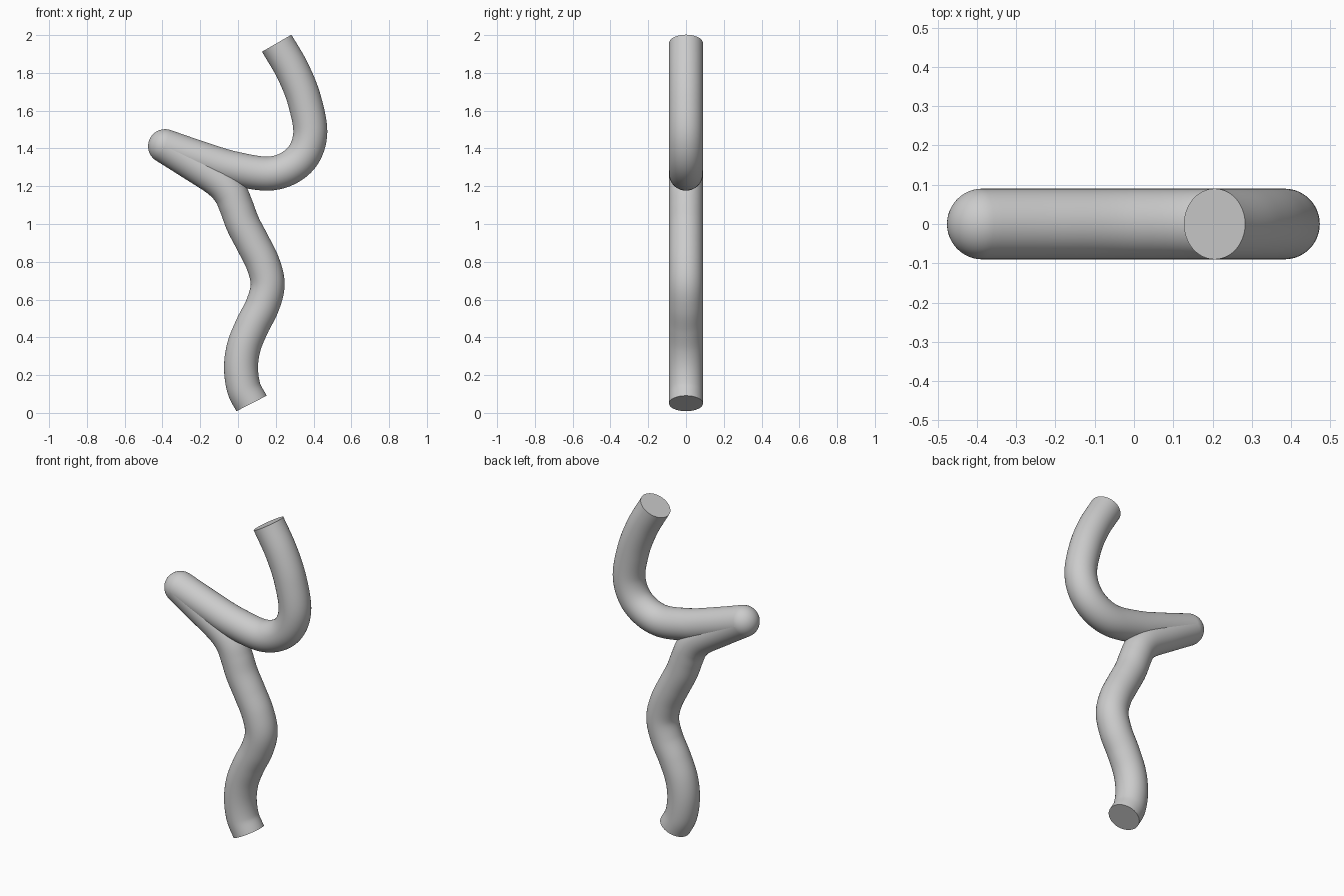
import bpy, bmesh
from math import sin, cos, pi, atan2
from mathutils import Vector

cube = bpy.data.objects.get("Cube")
if cube:
    bpy.data.objects.remove(cube)

RADIUS, SIDES, STEPS = 0.09, 48, 8


def smooth_path(points):
    """Smooth curve through (x, z) points, as (position, tangent angle) pairs."""
    p = [Vector(q) for q in points]
    p = [2 * p[0] - p[1]] + p + [2 * p[-1] - p[-2]]
    out = []
    for a, b, c, d in zip(p, p[1:], p[2:], p[3:]):
        m, n = (c - a) / 2, (d - b) / 2
        last = c == p[-2]
        for i in range(STEPS + last):
            t = i / STEPS
            pos = (b * (2*t**3 - 3*t**2 + 1) + m * (t**3 - 2*t**2 + t)
                   + c * (3*t**2 - 2*t**3) + n * (t**3 - t**2))
            tan = (b * (6*t*t - 6*t) + m * (3*t*t - 4*t + 1)
                   + c * (6*t - 6*t*t) + n * (3*t*t - 2*t))
            out.append((pos, atan2(tan.y, tan.x)))
    return out


# Centre line: wavy stem up to the hairpin tip, then the hooked arm
tip = (-0.386, 1.412)
stem = smooth_path([(0.072, 0.05), (0.031, 0.13), (0.016, 0.24), (0.031, 0.35),
                    (0.075, 0.46), (0.13, 0.57), (0.157, 0.68), (0.132, 0.79),
                    (0.078, 0.9), (0.026, 1.0), (-0.008, 1.09), (-0.042, 1.165),
                    (-0.105, 1.232), (-0.24, 1.32), tip])
arm = smooth_path([tip, (-0.205, 1.35), (-0.02, 1.294), (0.18, 1.268),
                   (0.322, 1.335), (0.382, 1.47), (0.353, 1.65),
                   (0.29, 1.81), (0.205, 1.957)])

# Rounded hairpin: the section pivots about the tip
start, end = stem[-1][1], arm[0][1]
turn = [(Vector(tip), start + (end - start) * i / 24) for i in range(1, 24)]

# Sweep a circular section along the centre line
bm = bmesh.new()
rings = []
for pos, angle in stem + turn + arm:
    ring = []
    for k in range(SIDES):
        a = 2 * pi * k / SIDES
        u = RADIUS * cos(a)
        ring.append(bm.verts.new((pos.x - sin(angle) * u, RADIUS * sin(a),
                                  pos.y + cos(angle) * u)))
    rings.append(ring)
for r, s in zip(rings, rings[1:]):
    for k in range(SIDES):
        j = (k + 1) % SIDES
        bm.faces.new((r[k], r[j], s[j], s[k]))

# Flat end caps
bm.faces.new(rings[0][::-1])
bm.faces.new(rings[-1])
if bm.faces[:] and rings:
    bm.faces.ensure_lookup_table()
    bm.normal_update()
    first = bm.faces[0]
    if first.normal.dot(first.calc_center_median()
                        - Vector((stem[0][0].x, 0, stem[0][0].y))) < 0:
        bmesh.ops.reverse_faces(bm, faces=bm.faces[:])

mesh = bpy.data.meshes.new("bent_tube")
bm.to_mesh(mesh)
bm.free()
tube = bpy.data.objects.new("bent_tube", mesh)
bpy.context.collection.objects.link(tube)

# Plain grey
grey = bpy.data.materials.new("plain_grey")
grey.use_nodes = True
colour = (0.6, 0.6, 0.6, 1)
grey.diffuse_color = colour
grey.node_tree.nodes["Principled BSDF"].inputs["Base Color"].default_value = colour
mesh.materials.append(grey)

bpy.ops.object.select_all(action="DESELECT")
tube.select_set(True)
bpy.context.view_layer.objects.active = tube
bpy.ops.object.shade_smooth_by_angle(angle=pi / 5)
